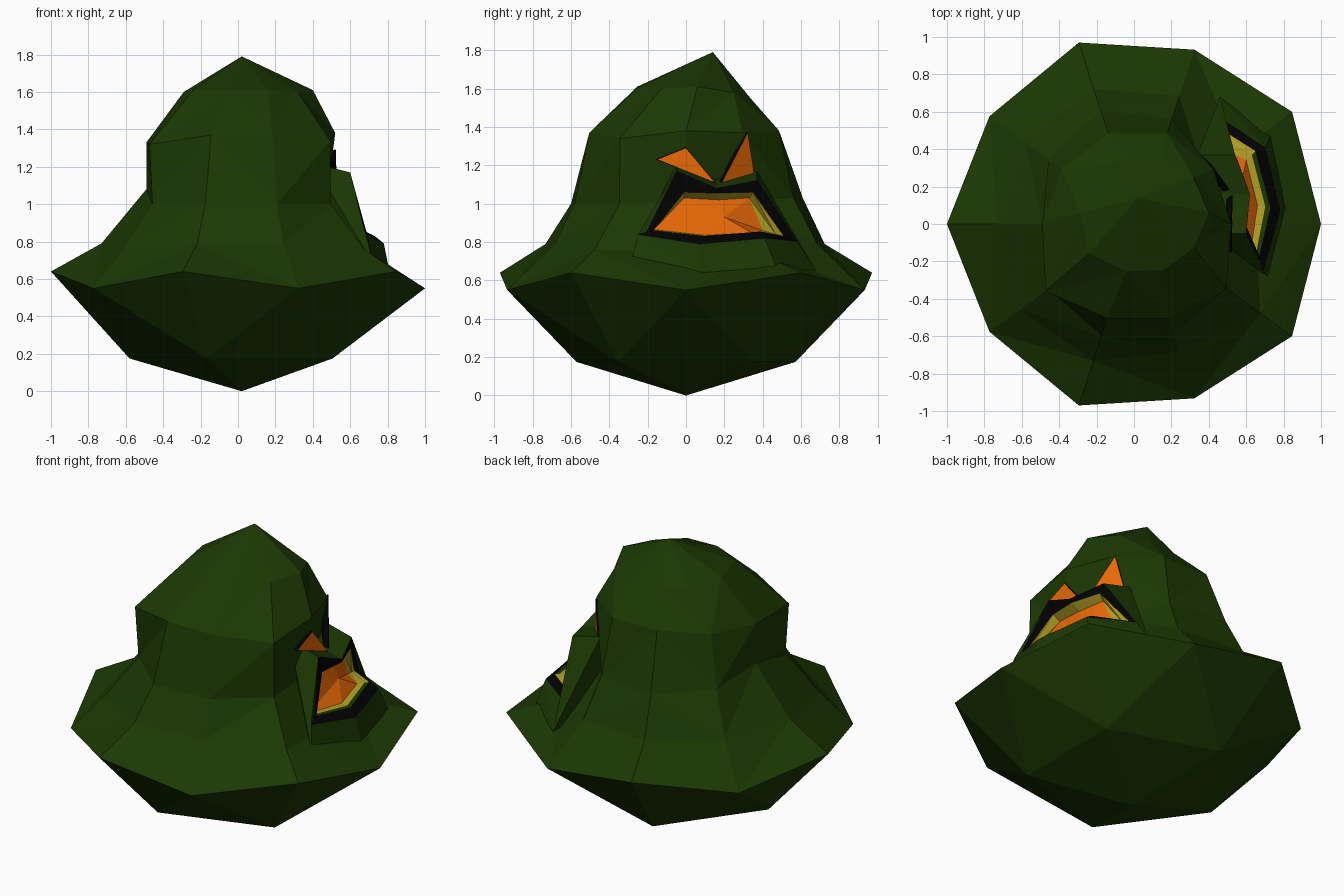
import bpy, bmesh, math
from mathutils import Vector

if "Cube" in bpy.data.objects:
    bpy.data.objects.remove(bpy.data.objects["Cube"])


def material(name, rgb):
    m = bpy.data.materials.new(name)
    m.diffuse_color = (*rgb, 1)
    m.use_nodes = True
    m.node_tree.nodes["Principled BSDF"].inputs["Base Color"].default_value = m.diffuse_color
    return m


GREEN = material("swamp green", (0.011, 0.040, 0.001))
BLACK = material("black", (0.0005, 0.0005, 0.0005))
YELLOW = material("yellow", (0.48, 0.36, 0.02))
ORANGE = material("orange", (0.80, 0.14, 0.002))


def finish(bm, name, mats):
    bmesh.ops.recalc_face_normals(bm, faces=bm.faces)
    me = bpy.data.meshes.new(name)
    bm.to_mesh(me)
    bm.free()
    for m in mats:
        me.materials.append(m)
    ob = bpy.data.objects.new(name, me)
    bpy.context.collection.objects.link(ob)
    return ob


def strip(bm, a, b, mats=(0,)):
    # triangulated band between two closed loops, diagonals alternate
    n = len(a)
    for i in range(n):
        j = (i + 1) % n
        if i % 2:
            tris = (a[i], a[j], b[i]), (a[j], b[j], b[i])
        else:
            tris = (a[i], a[j], b[j]), (a[i], b[j], b[i])
        for t in tris:
            bm.faces.new(t).material_index = mats[i % len(mats)]


def fan(bm, loop, tip, mat=0):
    v = bm.verts.new(tip)
    for i in range(len(loop)):
        bm.faces.new((loop[i], loop[(i + 1) % len(loop)], v)).material_index = mat


# Body: faceted bowl, wide brim and domed head
bm = bmesh.new()


def ring(radii, heights, cx=0.02, cy=0.0):
    step = 2 * math.pi / 10
    return [bm.verts.new((cx + r * math.cos(k * step), cy + r * math.sin(k * step), z))
            for k, (r, z) in enumerate(zip(radii, heights))]


brim = ring([0.98, 1.02] * 5, [0.55, 0.64] * 5)
slope = ring([.63, .66, .72, .76, .74, .75, .78, .77, .72, .81],
             [.74, .74, .79, .79, .79, .79, .76, .79, .79, .76])
neck = ring([.45, .44, .59, .64, .59, .51, .59, .63, .61, .59],
            [1.0, 1.0, 1.03, 1.03, 1.04, 1.08, 1.0, 1.0, 1.0, 1.0])
brow = ring([.50, .50, .51, .51, .50, .51, .61, .53, .53, .585],
            [1.38, 1.37, 1.38, 1.38, 1.35, 1.33, 1.32, 1.37, 1.37, 1.34])
crown = ring([.34, .32, .29, .28, .31, .35, .37, .33, .32, .32],
             [1.61, 1.58, 1.55, 1.55, 1.57, 1.60, 1.61, 1.61, 1.61, 1.60], 0.06, 0.06)
for lower, upper in ((brim, slope), (slope, neck), (neck, brow), (brow, crown)):
    strip(bm, lower, upper)
fan(bm, crown, (0.02, 0.14, 1.79))

base = [bm.verts.new((0.02 + 0.6 * math.cos(math.radians(36 + 72 * i)),
                      0.6 * math.sin(math.radians(36 + 72 * i)), 0.175)) for i in range(5)]
for i, b in enumerate(base):
    k = 2 * i + 1
    nxt = brim[(k + 1) % 10]
    bm.faces.new((b, brim[k - 1], brim[k]))
    bm.faces.new((b, brim[k], nxt))
    bm.faces.new((b, nxt, base[(i + 1) % 5]))
fan(bm, base, (0.02, 0, 0))
finish(bm, "body", [GREEN])

# Mouth: green muzzle, black lips, yellow gums and orange hollow
outer = [(.69, -.25, .84), (.60, -.05, 1.17), (.62, .16, 1.08), (.54, .37, 1.12),
         (.43, .59, .80), (.70, .41, .82), (.78, .07, .79)]
inner = [(.67, -.17, .86), (.60, -.01, 1.06), (.61, .17, 1.055), (.55, .35, 1.06),
         (.46, .51, .83), (.65, .39, .855), (.73, .09, .83)]
gum = [(.62, -.17, .865), (.55, -.01, 1.03), (.55, .17, 1.02), (.51, .33, 1.03),
       (.49, .40, .86), (.60, .34, .85), (.66, .10, .835)]
# muzzle runs down into the brim below, and back into the head above
back = [(x + .03, y * 1.15, z - .15) if z < .9 else (x - .2, y, z + .05) for x, y, z in outer]
# lower lip is green part of the way in
lip = [tuple(Vector(a).lerp(Vector(b), .4 if a[2] < .9 else .1)) for a, b in zip(inner, gum)]
bm = bmesh.new()
loops = [[bm.verts.new(p) for p in pts] for pts in (back, outer, inner, lip, gum)]
bands = (0,), (1,), (2, 2, 2, 2, 2, 0, 0), (2,)
for i, mats in enumerate(bands):
    strip(bm, loops[i], loops[i + 1], mats)
fan(bm, loops[4], (.57, .2, .93), 3)
fan(bm, loops[0], (.3, .15, .8), 0)
finish(bm, "mouth", [GREEN, BLACK, YELLOW, ORANGE])


# Eyes: slanted triangles with a thin dark edge
def eye(name, pts):
    pts = [Vector(p) for p in pts]
    n = (pts[1] - pts[0]).cross(pts[2] - pts[0]).normalized()
    if n.x < 0:
        n = -n
    mid = sum(pts, Vector()) / 3
    bm = bmesh.new()
    rear, edge, front = ([bm.verts.new(mid + (p - mid) * s + n * d) for p in pts]
                         for s, d in ((.9, -.03), (1.04, 0), (1.0, .003)))
    strip(bm, rear, edge)
    strip(bm, edge, front)
    bm.faces.new(rear).material_index = 0
    bm.faces.new(front).material_index = 1
    finish(bm, name, [BLACK, ORANGE])


eye("left_eye", [(.52, -.15, 1.23), (.52, 0, 1.29), (.525, .15, 1.11)])
eye("right_eye", [(.51, .18, 1.10), (.41, .32, 1.37), (.37, .355, 1.15)])
